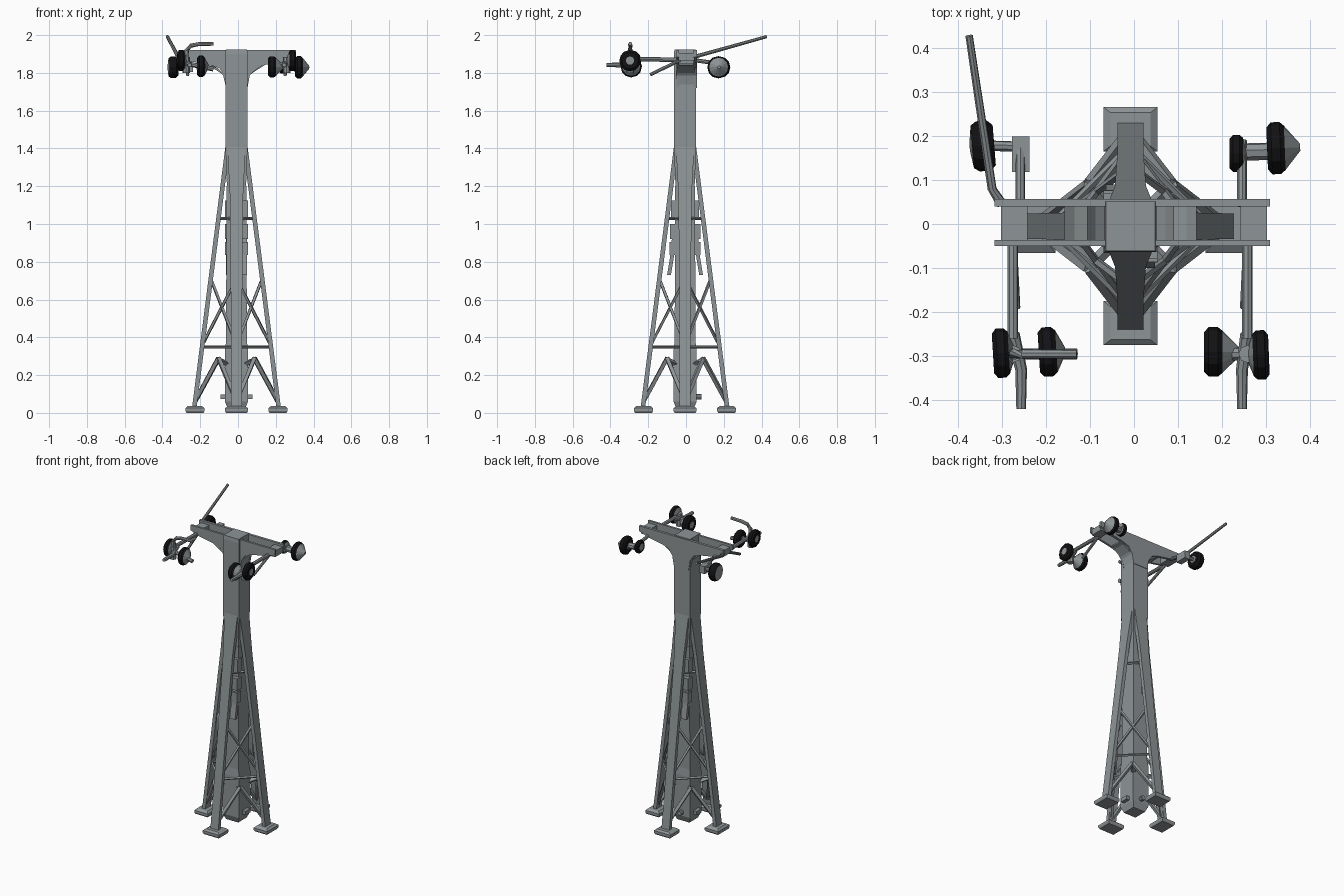
import bpy, bmesh, math
from mathutils import Vector, Matrix

if "Cube" in bpy.data.objects:
    bpy.data.objects.remove(bpy.data.objects["Cube"])

CX, CY = -0.008, -0.005          # tower axis
TAU = math.tau


def material(name, rgb):
    m = bpy.data.materials.new(name)
    m.diffuse_color = (*rgb, 1)
    m.use_nodes = True
    m.node_tree.nodes["Principled BSDF"].inputs["Base Color"].default_value = m.diffuse_color
    return m


GREY = material("steel grey", (0.27, 0.295, 0.305))
BLACK = material("rubber black", (0.006, 0.006, 0.007))


def finish(name, bm, mats=(GREY,), smooth=False):
    bmesh.ops.recalc_face_normals(bm, faces=bm.faces)
    me = bpy.data.meshes.new(name)
    bm.to_mesh(me)
    bm.free()
    for m in mats:
        me.materials.append(m)
    ob = bpy.data.objects.new(name, me)
    bpy.context.collection.objects.link(ob)
    if smooth:
        bpy.context.view_layer.objects.active = ob
        ob.select_set(True)
        bpy.ops.object.shade_smooth_by_angle(angle=math.radians(40))
        ob.select_set(False)
    return ob


def loft(name, rings, **kw):
    """Skin closed rings of equal point count and cap both ends."""
    bm = bmesh.new()
    vs = [[bm.verts.new(p) for p in r] for r in rings]
    n = len(vs[0])
    for a, b in zip(vs, vs[1:]):
        for i in range(n):
            bm.faces.new((a[i], a[(i + 1) % n], b[(i + 1) % n], b[i]))
    bm.faces.new(vs[0])
    bm.faces.new(vs[-1])
    return finish(name, bm, **kw)


def rect(x, y, z, w, d):
    return [(x + sx * w / 2, y + sy * d / 2, z) for sx, sy in ((-1, -1), (1, -1), (1, 1), (-1, 1))]


def box(name, c, s):
    x, y, z = c
    return loft(name, [rect(x, y, z - s[2] / 2, s[0], s[1]), rect(x, y, z + s[2] / 2, s[0], s[1])])


def rod(name, pts, r0, r1=None, n=8):
    """Round bar along a path, tapering from r0 to r1."""
    r1 = r0 if r1 is None else r1
    pts = [Vector(p) for p in pts]
    rings = []
    for i, p in enumerate(pts):
        d = (pts[min(i + 1, len(pts) - 1)] - pts[max(i - 1, 0)]).normalized()
        u = d.cross(Vector((0.1, 0.2, 1)) if abs(d.z) < 0.9 else Vector((0, 1, 0))).normalized()
        v = d.cross(u)
        r = r0 + (r1 - r0) * i / (len(pts) - 1)
        rings.append([p + r * (u * math.cos(TAU * k / n) + v * math.sin(TAU * k / n)) for k in range(n)])
    return loft(name, rings, smooth=n > 4)


def plate(name, profile, y0, y1):
    return loft(name, [[(x, y, z) for x, z in profile] for y in (y0, y1)])


def wheel(name, c, width, cone, r=0.056, yaw=0.0):
    """Roller on an x axis: black tread, grey hub cone on the side given by sign of cone."""
    s = 1 if cone > 0 else -1
    prof = [(-width / 2, 0.022), (-width / 2, r * 0.8), (-width / 4, r), (width / 4, r),
            (width / 2, r * 0.85), (width / 2 + abs(cone), 0.008)]
    rot = Matrix.Rotation(yaw, 4, 'Z')
    rings = [[Vector(c) + rot @ Vector((s * x, q * math.cos(TAU * k / 12), q * math.sin(TAU * k / 12)))
              for k in range(12)] for x, q in prof]
    ob = loft(name, rings, mats=(GREY, BLACK))
    for f in ob.data.polygons:
        d = rot.inverted() @ (f.center - Vector(c))
        f.material_index = 1 if s * d.x < width / 2 - 0.0005 and math.hypot(d.y, d.z) > 0.02 else 0


# --- tower: feet and legs on four sides ---
def leg_out(z):
    return 0.235 - 0.175 * (z - 0.03) / 1.37


def spin(pts, q):
    m = Matrix.Rotation(q * math.pi / 2, 3, 'Z')
    return [m @ Vector(p) + Vector((CX, CY, 0)) for p in pts]


def on_leg(q, z):
    return spin([(leg_out(z) - 0.012, 0, z)], q)[0]


for q, side in enumerate(("right", "back", "left", "front")):
    loft(f"{side}_leg", [spin(rect(leg_out(z) - 0.012, 0, z, 0.024, w), q)
                         for z, w in ((0.02, 0.058), (0.6, 0.06), (1.15, 0.07), (1.44, 0.1))])
    loft(f"{side}_foot", [spin(rect(0.22, 0, z, a, b), q)
                          for z, a, b in ((0, 0.09, 0.11), (0.01, 0.1, 0.122), (0.025, 0.1, 0.122), (0.036, 0.075, 0.09))])
    # lattice between this leg and the next one
    p = q + 1
    mid = lambda z: (on_leg(q, z) + on_leg(p, z)) / 2
    for a, b in ((q, p), (p, q)):
        rod("lower_strut", [on_leg(a, 0.06), mid(0.29)], 0.013, 0.014, 4)
        rod("cross_brace", [on_leg(a, 0.36), on_leg(b, 0.71)], 0.009, n=4)
    rod("lower_rail", [on_leg(q, 0.35), on_leg(p, 0.35)], 0.008, n=4)
    rod("upper_rail", [on_leg(q, 1.03), on_leg(p, 1.03)], 0.008, n=4)
    rod("peak_tie", [mid(0.28), (CX, CY, 0.24)], 0.014, n=4)

# --- core and upper mast ---
loft("core", [rect(CX, CY, z, w, w) for z, w in ((0.02, 0.09), (0.06, 0.122), (0.33, 0.122), (0.38, 0.11), (1.2, 0.106))])
loft("mast", [rect(CX, CY, z, w, w) for z, w in ((1.12, 0.07), (1.18, 0.1), (1.42, 0.118), (1.9, 0.118), (1.925, 0.112))])
box("base_cross_duct", (CX, CY, 0.085), (0.17, 0.05, 0.025))
rod("base_valve", [(CX, 0.03, 0.085), (CX, 0.082, 0.085)], 0.015)

# --- service boxes in the lattice ---
for s in (1, -1):
    for z, h, off in ((1.08, 0.09, 0.052), (0.96, 0.08, 0.058), (0.87, 0.07, 0.06)):
        box("service_box", (CX + s * 0.036, CY - s * off, z), (0.05, 0.045, h))
    loft("slanted_duct", [rect(CX + s * 0.036, CY - s * y, z, 0.04, 0.02)
                          for y, z in ((0.085, 0.73), (0.07, 0.82), (0.06, 0.92))])

# --- cross arm: two side plates with gussets and end blocks ---
right_half = [(0.308, 1.92), (0.308, 1.885), (0.25, 1.862), (0.14, 1.842), (0.09, 1.825), (0.062, 1.785), (0.05, 1.72)]
profile = right_half + [(-x - 0.008, z) for x, z in reversed(right_half)]
plate("back_arm_plate", profile, 0.04, 0.057)
plate("front_arm_plate", profile, -0.05, -0.036)
for s in (1, -1):
    x0 = CX + s * 0.055
    box("arm_end_block", (s * 0.272, 0.003, 1.885), (0.06, 0.085, 0.04))
    plate("arm_gusset", [(x0, 1.78), (x0, 1.72), (CX + s * 0.07, 1.785), (CX + s * 0.098, 1.825),
                         (CX + s * 0.15, 1.842), (CX + s * 0.15, 1.852)], -0.045, 0.048)

# --- front booms with rollers ---
for side, x, xe in (("left", -0.275, -0.256), ("right", 0.257, 0.245)):
    rod(f"front_{side}_boom", [(x, -0.04, 1.87), (x, -0.26, 1.872)], 0.012)
    rod(f"front_{side}_boom_tip", [(x, -0.25, 1.865), (xe, -0.33, 1.842), (xe, -0.42, 1.842)], 0.016, 0.011)
    rod(f"front_{side}_stay", [(x, -0.03, 1.868), (x * 0.97, -0.19, 1.79)], 0.009)
    rod(f"front_{side}_hub", [(x, -0.295, 1.885), (x, -0.295, 1.80)], 0.02)
rod("front_left_axle", [(-0.31, -0.295, 1.86), (-0.25, -0.295, 1.845), (-0.13, -0.295, 1.82)], 0.013)
rod("front_right_axle", [(0.29, -0.295, 1.86), (0.24, -0.295, 1.845), (0.17, -0.295, 1.835)], 0.015)
wheel("front_left_outer_roller", (-0.302, -0.293, 1.865), 0.036, 0.015, yaw=0.06)
wheel("front_left_inner_roller", (-0.196, -0.29, 1.835), 0.04, 0.02, yaw=0.06)
wheel("front_right_outer_roller", (0.288, -0.297, 1.865), 0.036, -0.015, yaw=0.04)
wheel("front_right_inner_roller", (0.18, -0.29, 1.832), 0.042, 0.04)
# curved guide over the front left rollers
rod("guide_hook", [(-0.275, -0.295, 1.87), (-0.272, -0.295, 1.92), (-0.25, -0.295, 1.944),
                   (-0.21, -0.295, 1.952), (-0.13, -0.295, 1.954)], 0.013, 0.01)

# --- back booms with rollers ---
for side, x in (("left", -0.258), ("right", 0.245)):
    rod(f"back_{side}_boom", [(x, 0.04, 1.868), (x, 0.13, 1.855), (x, 0.19, 1.84)], 0.011)
box("back_left_pad", (-0.257, 0.158, 1.83), (0.04, 0.08, 0.05))
rod("back_left_axle", [(-0.25, 0.175, 1.83), (-0.34, 0.178, 1.83)], 0.012)
wheel("back_left_roller", (-0.342, 0.177, 1.83), 0.05, -0.006, r=0.057, yaw=0.08)
wheel("back_right_inner_roller", (0.232, 0.16, 1.84), 0.03, 0.008, r=0.042)
rod("back_right_axle", [(0.24, 0.163, 1.832), (0.31, 0.165, 1.83)], 0.02)
wheel("back_right_outer_roller", (0.322, 0.172, 1.83), 0.04, 0.035, r=0.059, yaw=0.04)

# --- long raised pole at the back left ---
rod("long_pole", [(-0.30, 0.045, 1.885), (-0.322, 0.08, 1.895), (-0.374, 0.427, 1.992)], 0.012, 0.0085)
